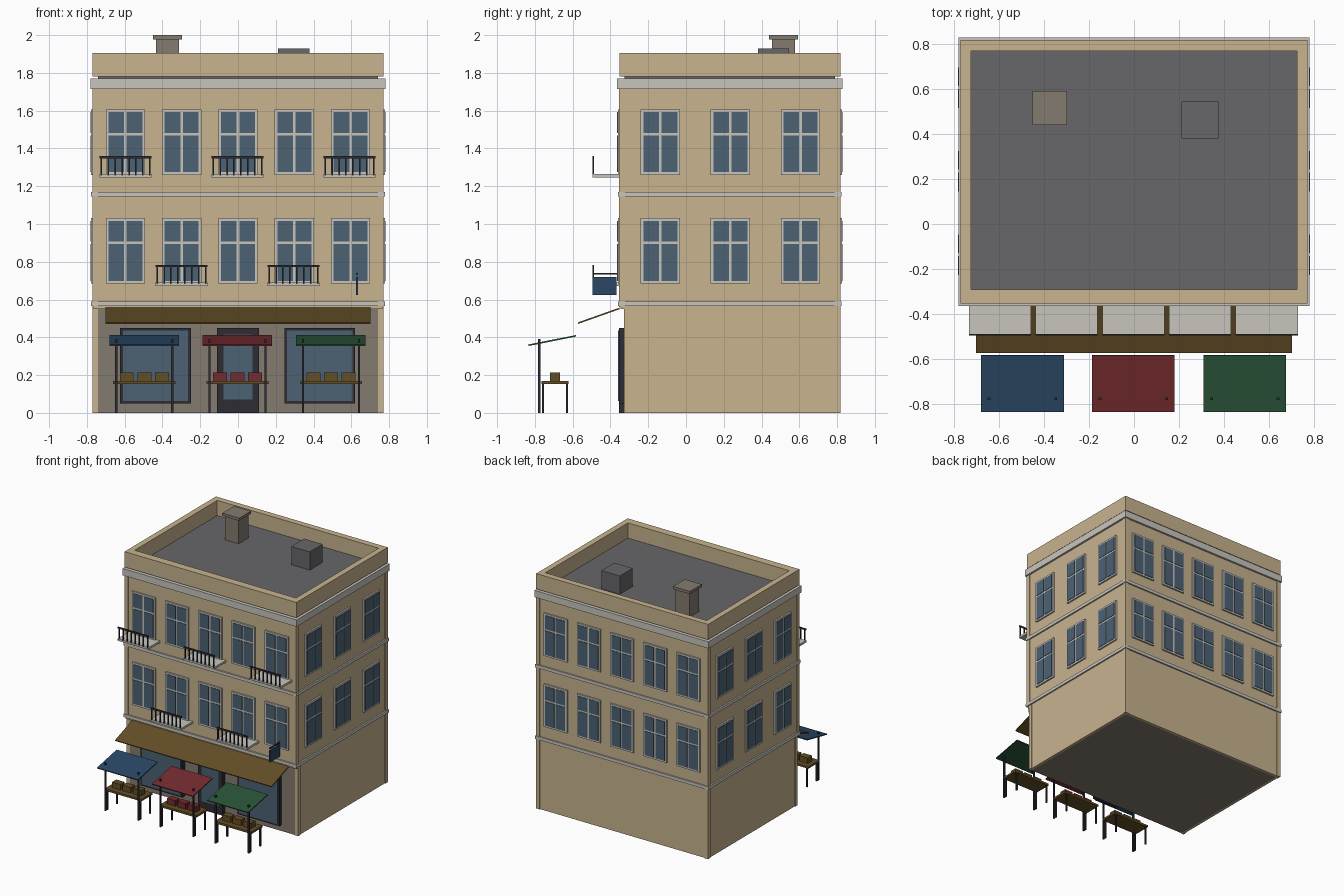
import bpy, bmesh, math
from mathutils import Matrix, Vector

cube = bpy.data.objects.get("Cube")
if cube:
    bpy.data.objects.remove(cube, do_unlink=True)


def material(name, *srgb):
    m = bpy.data.materials.new(name)
    lin = [(c / 255 / 12.92) if c < 10 else ((c / 255 + 0.055) / 1.055) ** 2.4 for c in srgb]
    m.diffuse_color = (*lin, 1)
    m.use_nodes = True
    m.node_tree.nodes["Principled BSDF"].inputs["Base Color"].default_value = (*lin, 1)
    return m


TAN = material("sandstone", 200, 179, 143)
TRIM = material("pale trim", 200, 197, 189)
GLASS = material("window glass", 76, 98, 116)
DARK = material("dark metal", 44, 44, 52)
STONE = material("shop stone", 132, 123, 111)
ROOF = material("roof grey", 103, 103, 106)
WOOD = material("brown wood", 99, 78, 38)
BLUE = material("blue cloth", 42, 72, 101)
RED = material("red cloth", 116, 43, 47)
GREEN = material("green cloth", 42, 84, 56)


def boxes(name, mat, spans, matrix=None):
    """One object made of boxes, each given as (x0, x1, y0, y1, z0, z1)."""
    bm = bmesh.new()
    for x0, x1, y0, y1, z0, z1 in spans:
        size = Matrix.Diagonal((x1 - x0, y1 - y0, z1 - z0, 1))
        mid = Matrix.Translation(((x0 + x1) / 2, (y0 + y1) / 2, (z0 + z1) / 2))
        bmesh.ops.create_cube(bm, size=1, matrix=mid @ size)
    if matrix:
        bmesh.ops.transform(bm, matrix=matrix, verts=bm.verts)
    mesh = bpy.data.meshes.new(name)
    bm.to_mesh(mesh)
    bm.free()
    mesh.materials.append(mat)
    ob = bpy.data.objects.new(name, mesh)
    bpy.context.collection.objects.link(ob)
    return ob


def sloped_sheet(name, mat, x, half, back, front):
    """Thin sheet falling from back (y, z) to front (y, z)."""
    dy, dz = back[0] - front[0], back[1] - front[1]
    length = math.hypot(dy, dz)
    m = Matrix.Translation((x, *front)) @ Matrix.Rotation(math.atan2(dz, dy), 4, 'X')
    return boxes(name, mat, [(-half, half, 0, length, -0.004, 0.004)], m)


W = 0.765                 # half width of the walls
FRONT, BACK = -0.348, 0.812
MID = (FRONT + BACK) / 2

# Building body
boxes("ground_floor_core", STONE, [(-0.745, 0.745, -0.325, 0.79, 0, 0.56)])
boxes("ground_floor_walls", TAN, [
    (-W, -0.745, -0.325, BACK, 0, 0.56),
    (0.745, W, -0.325, BACK, 0, 0.56),
    (-0.745, 0.745, 0.79, BACK, 0, 0.56)])
boxes("upper_walls", TAN, [(-W, W, FRONT, BACK, 0.55, 1.765)])

# Corner pilasters
for s, side in ((-1, "right"), (1, "left")):
    xs = sorted((s * 0.74, s * 0.771))
    boxes("back_pilaster_" + side, TAN, [(*xs, 0.787, 0.818, 0, 1.72)])
    boxes("front_pilaster_" + side, TAN, [(*xs, -0.355, -0.323, 0.56, 1.72)])
    boxes("front_pier_" + side, TAN, [(*xs, -0.329, -0.3, 0, 0.56)])

# Bands, cornice, roof and parapet
for name, z0, z1, out in (("lower_band", 0.565, 0.59, 0.012),
                          ("upper_band", 1.145, 1.17, 0.012),
                          ("cornice", 1.715, 1.77, 0.016)):
    boxes(name, TRIM, [(-W - out, W + out, FRONT - out, BACK + out, z0, z1)])
boxes("roof_deck", ROOF, [(-0.74, 0.74, -0.325, 0.79, 1.76, 1.782)])
boxes("parapet", TAN, [
    (-0.771, -0.724, -0.353, 0.818, 1.78, 1.905),
    (0.724, 0.771, -0.353, 0.818, 1.78, 1.905),
    (-0.724, 0.724, -0.353, -0.29, 1.78, 1.905),
    (-0.724, 0.724, 0.768, 0.818, 1.78, 1.905)])
boxes("chimney", STONE, [(-0.435, -0.312, 0.455, 0.577, 1.78, 1.98),
                         (-0.45, -0.297, 0.44, 0.592, 1.978, 2.0)])
boxes("roof_hatch", ROOF, [(0.212, 0.378, 0.38, 0.545, 1.78, 1.93)])


# Windows: built facing -y at the origin, then turned onto each wall
def window(name, matrix):
    w, h, t, split = 0.104, 0.346, 0.014, 0.215
    boxes(name + "_frame", TRIM, [(-w, w, -0.013, 0.01, 0, h)], matrix)
    panes = []
    for z0, z1 in ((t, split - t / 2), (split + t / 2, h - t)):
        panes += [(-w + t, -t / 2, -0.017, 0, z0, z1), (t / 2, w - t, -0.017, 0, z0, z1)]
    boxes(name + "_panes", GLASS, panes, matrix)


walls = [("front", Vector((0, FRONT, 0)), 0, 5, 0.298),
         ("back", Vector((0, BACK, 0)), 180, 5, 0.298),
         ("left", Vector((W, MID + 0.003, 0)), 90, 3, 0.371),
         ("right", Vector((-W, MID + 0.003, 0)), -90, 3, 0.371)]
for side, centre, angle, count, step in walls:
    turn = Matrix.Rotation(math.radians(angle), 4, 'Z')
    for floor, z in (("first", 0.685), ("second", 1.26)):
        for i in range(count):
            x = (i - (count - 1) / 2) * step
            window(f"{side}_{floor}_window_{i + 1}",
                   Matrix.Translation(centre) @ turn @ Matrix.Translation((x, 0, z)))

# Shop windows and door
for name, x, half, z0, sill in (("shop_window_right", -0.437, 0.187, 0.05, 0.014),
                                ("shop_window_left", 0.433, 0.187, 0.05, 0.014),
                                ("shop_door", 0, 0.11, 0, 0.07)):
    rim = 0.014 if half > 0.15 else 0.034
    boxes(name + "_frame", DARK, [(x - half, x + half, -0.356, -0.32, z0, 0.45)])
    boxes(name + "_glass", GLASS,
          [(x - half + rim, x + half - rim, -0.36, -0.35, z0 + sill, 0.45 - rim)])
sloped_sheet("shop_awning", WOOD, 0, 0.702, (-0.352, 0.553), (-0.572, 0.475))

# Balconies
for i, (x, z) in enumerate([(-0.595, 1.247), (-0.003, 1.247), (0.59, 1.247),
                            (-0.3, 0.672), (0.293, 0.672)]):
    half = 0.138
    boxes(f"balcony_slab_{i + 1}", TRIM, [(x - half, x + half, -0.495, -0.34, z, z + 0.017)])
    rail = [(x - half, x + half, -0.496, -0.488, z + 0.1, z + 0.112)]
    for k in range(8):
        bx = x - half + 0.01 + k * (2 * half - 0.02) / 7
        rail.append((bx - 0.004, bx + 0.004, -0.496, -0.488, z + 0.01, z + 0.105))
    boxes(f"balcony_rail_{i + 1}", DARK, rail)

# Hanging sign
boxes("sign_bracket", DARK, [(0.625, 0.634, -0.495, -0.34, 0.732, 0.741)])
boxes("sign_panel", BLUE, [(0.624, 0.635, -0.495, -0.367, 0.625, 0.72)])

# Market stalls
for name, x, cloth, goods in (("right", -0.496, BLUE, WOOD), ("middle", -0.003, RED, RED),
                              ("left", 0.492, GREEN, WOOD)):
    sloped_sheet("stall_canopy_" + name, cloth, x, 0.184, (-0.583, 0.408), (-0.835, 0.358))
    posts, legs = [], []
    for s in (-0.148, 0.148):
        posts.append((x + s - 0.006, x + s + 0.006, -0.783, -0.771, 0, 0.39))
        for y in (-0.757, -0.63):
            legs.append((x + s - 0.006, x + s + 0.006, y - 0.006, y + 0.006, 0, 0.156))
    boxes("stall_posts_" + name, DARK, posts)
    boxes("stall_legs_" + name, DARK, legs)
    boxes("stall_table_" + name, WOOD, [(x - 0.165, x + 0.165, -0.766, -0.623, 0.154, 0.17)])
    boxes("stall_crates_" + name, goods,
          [(x + d - 0.037, x + d + 0.037, -0.72, -0.666, 0.17, 0.215)
           for d in (-0.093, 0, 0.093)])
